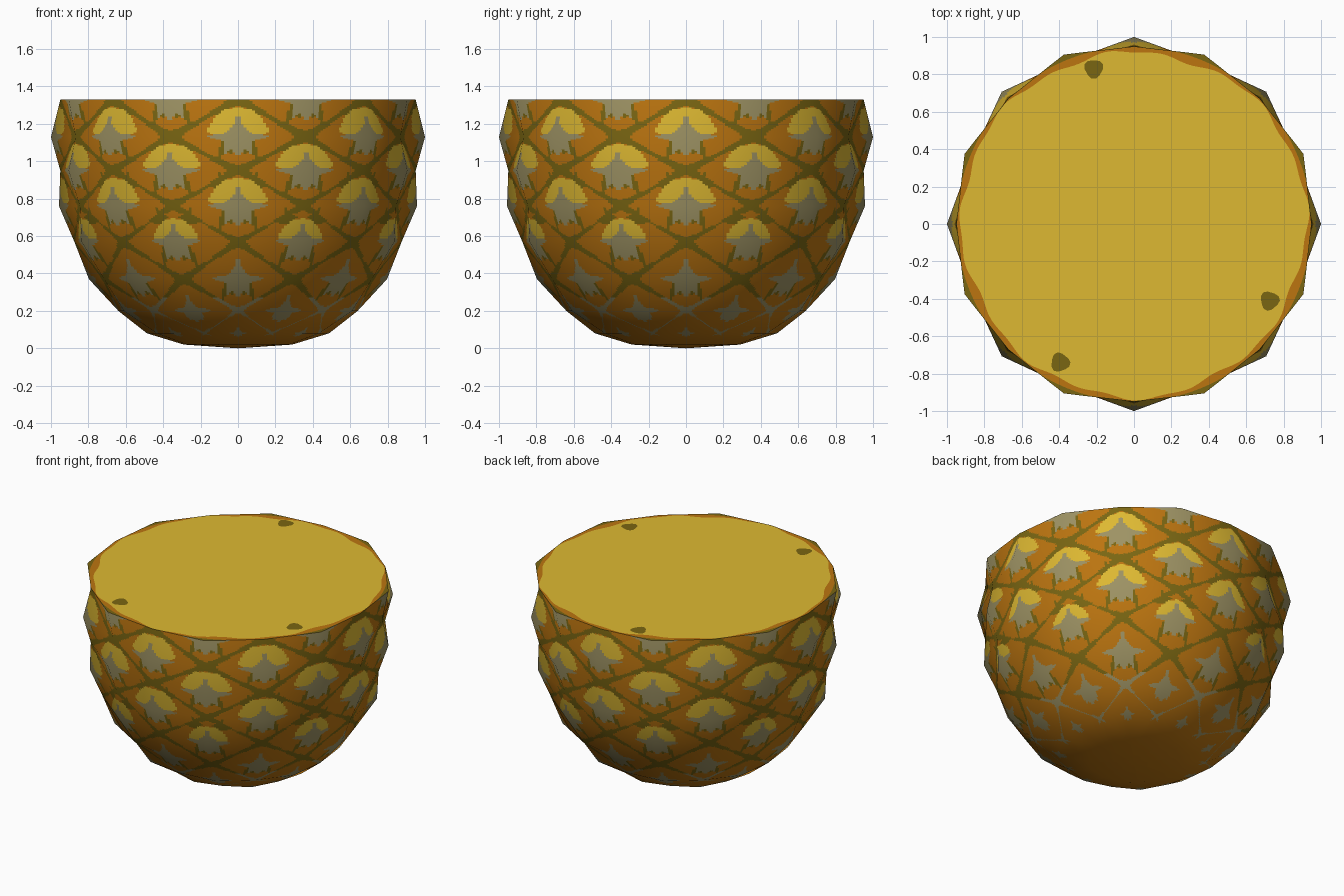
import bpy, math
from mathutils import Vector

if "Cube" in bpy.data.objects:
    bpy.data.objects.remove(bpy.data.objects["Cube"])

def material(name, rgb):
    m = bpy.data.materials.new(name)
    lin = [(c / 255 / 12.92) if c < 10 else ((c / 255 + 0.055) / 1.055) ** 2.4 for c in rgb]
    m.diffuse_color = (*lin, 1)
    m.use_nodes = True
    m.node_tree.nodes["Principled BSDF"].inputs["Base Color"].default_value = m.diffuse_color
    return m

MATS = [material("skin orange", (188, 117, 16)), material("olive lines", (122, 102, 18)),
        material("flesh yellow", (222, 185, 50)), material("scale grey", (158, 147, 100))]
ORANGE, OLIVE, YELLOW, GREY = range(4)

# Rows from cut rim to base: height, radius at bump, radius at valley
ROWS = [(1.33, .98, .95), (1.13, 1.0, .94), (.95, .98, .95), (.76, .957, .915), (.57, .905, .875),
        (.37, .797, .775), (.2, .66, .64), (.08, .487, .47), (.02, .295, .29), (0, .001, .001)]
COLS, N = 16, 24
STEP = 2 * math.pi / COLS

# Half outlines of the scale markings, in bump cell units (mirrored across a = 0)
STAR = [(0, .66), (.07, .3), (.2, .1), (.46, .05), (.44, -.01), (.22, -.12), (.2, -.5), (.1, -.38), (0, -.58)]
CAP = [(0, .8), (.2, .74), (.36, .5), (.48, .14), (.3, .06), (0, 0)]
LEG = [(.1, -.25), (.26, -.1), (.3, -.74), (.2, -.45), (.1, -.5)]
HORN = [(.08, .7), (.18, .76), (.28, .97), (.3, .7), (.4, .48), (.2, .5)]
STAR_SIZE = [1, 1, 1, 1, .95, 1, .9, .55, 0, 0]
CAP_SIZE = [.7, 1, 1, 1, .82, 0, 0, 0, 0, 0]

def inside(poly, x, y):
    hit = False
    for (x1, y1), (x2, y2) in zip(poly, poly[1:] + poly[:1]):
        if (y1 > y) != (y2 > y) and x < (x2 - x1) * (y - y1) / (y2 - y1) + x1:
            hit = not hit
    return hit

def is_bump(i, j):
    return (i + j) % 2 == 1

def row_point(i, j):
    z, bump, valley = ROWS[j]
    r = bump if is_bump(i, j) else valley
    return Vector((r * math.cos(i * STEP), r * math.sin(i * STEP), z))

def surface(u, v):
    """Point on the faceted skin; each square is split valley to valley."""
    i, j = int(u), min(int(v), len(ROWS) - 2)
    a, b = u - i, v - j
    p, q, r, s = row_point(i, j), row_point(i + 1, j), row_point(i, j + 1), row_point(i + 1, j + 1)
    if is_bump(i, j):
        if a + b <= 1:
            return p + (q - p) * a + (r - p) * b
        return s + (r - s) * (1 - a) + (q - s) * (1 - b)
    if a >= b:
        return q + (p - q) * (1 - a) + (s - q) * b
    return r + (s - r) * a + (p - r) * (1 - b)

def skin_colour(u, v):
    i, j = int(u), int(v)
    cells = []
    for ci, cj in ((i, j), (i + 1, j), (i, j + 1), (i + 1, j + 1)):
        if is_bump(ci, cj):
            cells.append((abs(u - ci), cj - v, cj))
    for a, b, row in cells:
        s = STAR_SIZE[row]
        if s and inside(STAR, a / s, b / s):
            return GREY
    for a, b, row in cells:
        s = CAP_SIZE[row]
        if s and inside(CAP, a / s, b / s):
            return YELLOW
    for a, b, row in cells:
        if row <= 5 and inside(LEG, a, b):
            return OLIVE
        if row in (3, 4) and inside(HORN, a, b):
            return OLIVE
    # lattice between the scales, thinning to grey flecks low down
    a, b, row = min(cells, key=lambda c: c[0] + abs(c[1]))
    d = a ** 1.15 + abs(b) ** 1.15
    if v < 5.6:
        limit = .86 if row in (3, 4) else .82
        return OLIVE if d > limit else ORANGE
    if v < 7.2 and d > .86 + (v - 5.6) * .03:
        return GREY
    return ORANGE

# Fruit skin: fine grid laid over the faceted bumps
nu, nv = COLS * N, (len(ROWS) - 1) * N
verts = [surface(i / N, j / N) for j in range(nv + 1) for i in range(nu)]
faces, cols = [], []
for j in range(nv):
    for i in range(nu):
        k = (i + 1) % nu
        faces.append((j * nu + i, (j + 1) * nu + i, (j + 1) * nu + k, j * nu + k))
        cols.append(skin_colour((i + .5) / N, (j + .5) / N))

def build(name, verts, faces, cols):
    me = bpy.data.meshes.new(name)
    me.from_pydata(verts, [], faces)
    for m in MATS:
        me.materials.append(m)
    me.polygons.foreach_set("material_index", cols)
    me.update()
    ob = bpy.data.objects.new(name, me)
    bpy.context.collection.objects.link(ob)
    return ob

skin = build("fruit_skin", verts, faces, cols)

# Soft shading over the facets, following the averaged profile
slopes = []
for j in range(len(ROWS)):
    z0, r0, _ = ROWS[max(j - 1, 0)]
    z1, r1, _ = ROWS[min(j + 1, len(ROWS) - 1)]
    slopes.append(Vector((z0 - z1, 0, r1 - r0)).normalized())
slopes[-1] = Vector((0, 0, -1))
normals = []
for j in range(nv + 1):
    k = min(j // N, len(ROWS) - 2)
    n = slopes[k].lerp(slopes[k + 1], j / N - k).normalized()
    for i in range(nu):
        t = i / N * STEP
        normals.append((n.x * math.cos(t), n.x * math.sin(t), n.z))
skin.data.polygons.foreach_set("use_smooth", [True] * len(faces))
skin.data.normals_split_custom_set_from_vertices(normals)

# Cut face: flesh with a wavy rind edge
TOP = ROWS[0][0]
SEG = COLS * 12
def flesh_radius(t):
    return .922 + .01 * math.sin(8 * t + 1) + .008 * math.sin(19 * t) + .006 * math.sin(3 * t)
tv, tf, tc = [], [], []
for k in range(SEG):
    t = 2 * math.pi * k / SEG
    edge = surface(k / 12, 0)
    rim = edge.xy.length
    for r in (rim, min(rim - .003, .948), flesh_radius(t)):
        tv.append((r * math.cos(t), r * math.sin(t), TOP))
for k in range(SEG):
    m = (k + 1) % SEG
    for ring, c in ((0, OLIVE), (1, ORANGE)):
        tf.append((3 * k + ring, 3 * m + ring, 3 * m + ring + 1, 3 * k + ring + 1))
        tc.append(c)
tf.append([3 * k + 2 for k in range(SEG)])
tc.append(YELLOW)
build("cut_face", tv, tf, tc)

# Dark eyes left in the flesh
for n, (x, y) in enumerate([(-.215, .83), (.725, -.41), (-.395, -.74)]):
    pts = []
    for k in range(14):
        t = 2 * math.pi * k / 14
        r = .05 + .006 * math.sin(3 * t + n)
        pts.append((x + r * math.cos(t), y + r * math.sin(t), TOP + .003))
    build("flesh_eye_%d" % (n + 1), pts, [list(range(14))], [OLIVE])
